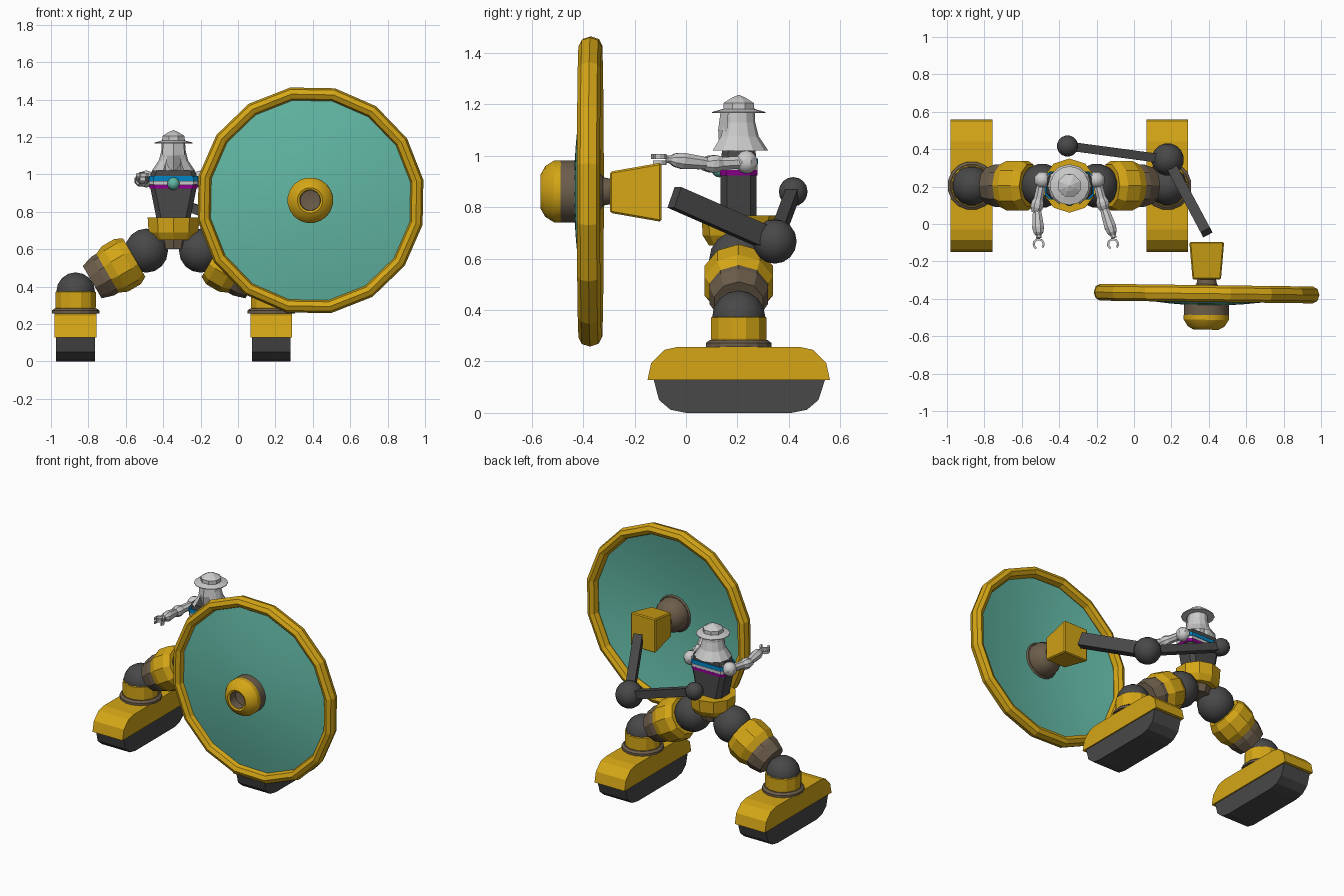
import bpy, bmesh, math
from mathutils import Vector, Matrix

if "Cube" in bpy.data.objects:
    bpy.data.objects.remove(bpy.data.objects["Cube"])

CX, CY = -0.345, 0.205          # centre line of the walker


def mat(name, r, g, b):
    m = bpy.data.materials.new(name)
    m.diffuse_color = (r, g, b, 1)
    m.use_nodes = True
    m.node_tree.nodes["Principled BSDF"].inputs["Base Color"].default_value = m.diffuse_color
    return m


GOLD = mat("gold", 0.66, 0.38, 0.008)
DARK = mat("dark", 0.065, 0.065, 0.065)
BROWN = mat("brown", 0.15, 0.11, 0.07)
TEAL = mat("teal", 0.12, 0.47, 0.37)
BLUE = mat("blue", 0.0, 0.23, 0.55)
MAGENTA = mat("magenta", 0.28, 0.0, 0.28)


def frame(origin, axis=(0, 0, 1)):
    a = Vector(axis).normalized()
    rot = Matrix() if a.z > 0.999 else a.to_track_quat('Z', 'Y').to_matrix().to_4x4()
    return Matrix.Translation(origin) @ rot


def skin(name, rings, m=None, M=Matrix(), closed=True, loop=False, cap=True, smooth=0):
    """Bridge rings of points; a ring of one point is a tip."""
    bm = bmesh.new()
    vs = [[bm.verts.new(M @ Vector(p)) for p in ring] for ring in rings]
    pairs = list(zip(vs, vs[1:])) + ([(vs[-1], vs[0])] if loop else [])
    for a, b in pairs:
        n = max(len(a), len(b))
        for i in range(n if closed else n - 1):
            j = (i + 1) % n
            f = [a[i], a[j]] if len(a) > 1 else [a[0]]
            f += [b[j], b[i]] if len(b) > 1 else [b[0]]
            bm.faces.new(f)
    if cap and closed and not loop:
        for r in (vs[0], vs[-1]):
            if len(r) > 2:
                bm.faces.new(r)
    bmesh.ops.recalc_face_normals(bm, faces=bm.faces)
    me = bpy.data.meshes.new(name)
    bm.to_mesh(me)
    bm.free()
    if smooth:
        me.polygons.foreach_set("use_smooth", [True] * len(me.polygons))
        me.set_sharp_from_angle(angle=math.radians(smooth))
    if m:
        me.materials.append(m)
    ob = bpy.data.objects.new(name, me)
    bpy.context.collection.objects.link(ob)
    return ob


def lathe(name, prof, n, m=None, M=Matrix(), start=None, sweep=360, **kw):
    """Revolve (radius, height) pairs about local z."""
    full = sweep == 360
    start = 180 / n if start is None else start
    angs = [math.radians(start + sweep * i / n) for i in range(n if full else n + 1)]
    rings = [[(r * math.cos(a), r * math.sin(a), h) for a in angs] if r > 0 else [(0, 0, h)]
             for r, h in prof]
    return skin(name, rings, m, M, closed=full, **kw)


def ball(name, c, r, m=None, n=16, k=8):
    prof = [(r * math.sin(math.pi * i / k) if 0 < i < k else 0, -r * math.cos(math.pi * i / k))
            for i in range(k + 1)]
    return lathe(name, prof, n, m, frame(c), smooth=35)


def block(name, secs, m=None, M=Matrix(), c=0.0):
    """Stack of (half x, half y, z) rectangles, with corners cut by c."""
    rings = []
    for x, y, z in secs:
        if c:
            q = [(x, y - c), (x - c, y), (c - x, y), (-x, y - c),
                 (-x, c - y), (c - x, -y), (x - c, -y), (x, c - y)]
        else:
            q = [(x, y), (-x, y), (-x, -y), (x, -y)]
        rings.append([(u, v, z) for u, v in q])
    return skin(name, rings, m, M)


def rod(name, a, b, hx, hy, m):
    d = Vector(b) - Vector(a)
    return block(name, [(hx, hy, 0), (hx, hy, d.length)], m, frame(a, d))


# Legs and feet
SOLE = [(-.125, .127), (-.105, .05), (-.06, .012), (0, 0), (.41, 0), (.47, .012), (.515, .05), (.54, .127)]
SHELL = [(-.15, .127), (-.135, .195), (-.085, .245), (-.03, .257), (.44, .257), (.495, .245), (.545, .195), (.56, .127)]
for s, side in ((-1, "left"), (1, "right")):
    fx = CX + s * 0.523
    for nm, prof, w, m in (("sole", SOLE, .104, DARK), ("foot_shell", SHELL, .112, GOLD)):
        skin(f"{side}_{nm}", [[(fx + k * w, y, z) for y, z in prof] for k in (-1, 1)], m)
    F = frame((fx, CY, 0))
    lathe(f"{side}_ankle_plate", [(.13, .257), (.13, .272), (.115, .283)], 16, BROWN, F)
    lathe(f"{side}_ankle_collar", [(.106, .27), (.112, .29), (.112, .37), (.104, .375)], 12, GOLD, F)
    ball(f"{side}_ankle_ball", (fx, CY, .37), .106, DARK)
    hip = (CX + s * 0.145, CY, .592)
    ball(f"{side}_hip_ball", hip, .118, DARK)
    L = frame(hip, (s * .865, 0, -.503))
    lathe(f"{side}_leg_barrel", [(.118, .075), (.14, .115), (.14, .195), (.12, .24)], 10, GOLD, L)
    lathe(f"{side}_leg_sleeve", [(.12, .22), (.12, .27), (.1, .335)], 10, BROWN, L)

# Pelvis and torso
P = frame((CX, CY, 0))
lathe("pelvis", [(.115, .65), (.14, .69), (.145, .768), (.1, .768)], 10, GOLD, P)
lathe("pelvis_base", [(.07, .6), (.085, .66)], 10, BROWN, P)
block("torso", [(.088, .07, .75), (.128, .07, .95), (.13, .07, .97), (.115, .065, 1.02)], DARK, P, .025)
block("magenta_stripe", [(.127, .073, .924), (.13, .073, .944)], MAGENTA, P, .025)
block("grey_stripe", [(.131, .074, .945), (.132, .074, .963)], None, P, .025)
block("blue_stripe", [(.132, .075, .965), (.13, .074, .99)], BLUE, P, .025)
ball("chest_gem", (CX, CY - .075, .95), .034, TEAL, 12, 8)

# Helmeted head
lathe("neck", [(.045, 1.0), (.045, 1.08)], 8, None, P)
lathe("helmet_guard", [(.062, 1.185), (.064, 1.13), (.078, 1.075), (.115, 1.02)], 10, None, P,
      start=-62, sweep=304)
skin("face_mask", [[(CX - .055, .165, 1.17), (CX, .135, 1.175), (CX + .055, .165, 1.17)],
                   [(CX - .06, .16, 1.1), (CX, .125, 1.1), (CX + .06, .16, 1.1)],
                   [(CX - .02, .16, 1.025), (CX, .13, 1.02), (CX + .02, .16, 1.025)]])
lathe("helmet_brim", [(.06, 1.182), (.104, 1.17), (.104, 1.166), (.06, 1.166)], 14, None, P)
lathe("helmet_cap", [(.064, 1.175), (.064, 1.205), (.03, 1.225), (0, 1.237)], 8, None, P)

# Forward-reaching arms
ARMS = {"left": ((-.49, .235, .975), (-.52, .09, .968), (-.51, -.06, .985)),
        "right": ((-.2, .235, .975), (-.165, .1, .968), (-.112, -.06, .985))}
for side, (a, b, c) in ARMS.items():
    A, B, C = map(Vector, (a, b, c))
    ball(f"{side}_shoulder", a, .046, None, 8, 6)
    rod(f"{side}_shoulder_link", (CX, .235, .975), a, .028, .026, None)
    u = (B - A).length
    lathe(f"{side}_upper_arm", [(.034, 0), (.026, .04), (.027, u * .7), (.036, u * .85), (.036, u), (.024, u + .03)],
          8, None, frame(A, B - A))
    v = (C - B).length
    lathe(f"{side}_forearm", [(.022, .01), (.028, .05), (.034, v * .72), (.028, v * .9), (.016, v), (.016, v + .015)],
          8, None, frame(B, C - B))
    H = frame(C + Vector((0, -.048, 0)))
    for k, dz in enumerate((-.012, .012)):
        lathe(f"{side}_claw_{k}", [(.032, dz - .009), (.032, dz + .009), (.021, dz + .009), (.021, dz - .009)],
              8, None, H, start=-40 + k * 20, sweep=260, loop=True)

# Jointed boom carrying the dish
J1, J2, J3 = (-.355, .417, .86), (.18, .345, .667), (.388, -.045, .838)
ball("boom_back_ball", J1, .057, DARK)
ball("boom_elbow_ball", J2, .087, DARK)
rod("boom_rear_rod", J1, J2, .024, .026, DARK)
rod("boom_front_rod", J2, J3, .028, .043, DARK)
box = block("dish_mount", [(.093, .115, 0), (.076, .08, .2)], GOLD, frame((.389, -.096, .858), (0, -1, 0)))
bev = box.modifiers.new("bevel", 'BEVEL')
bev.width, bev.segments = .007, 1

# Dish, rim and hub
D = frame((.388, -.372, .861), (-.013, -1, 0))
lathe("dish", [(.572, 0), (.45, .023), (.33, .041), (.2, .055), (.1, .062), (0, .064)], 16, TEAL, D,
      start=10.2, cap=False, smooth=40)
rim = [(.577 + .036 * math.cos(t * math.pi / 4), .045 * math.sin(t * math.pi / 4)) for t in range(8)]
lathe("dish_rim", rim, 16, GOLD, D, start=10.2, loop=True)
lathe("dish_back_dome", [(.112, .06), (.108, .01), (.085, -.03), (.056, -.05), (.05, -.08)], 16, BROWN, D, smooth=40)
lathe("hub_base", [(.115, .05), (.122, .06), (.122, .115)], 20, BROWN, D, smooth=30)
lathe("hub_cap", [(.122, .113), (.122, .14), (.1, .175), (.068, .193), (.056, .188), (.056, .125)], 20, GOLD, D,
      cap=False, smooth=30)
lathe("hub_bore", [(.055, .187), (.054, .13), (.03, .125), (0, .125)], 20, BROWN, D, cap=False, smooth=30)
